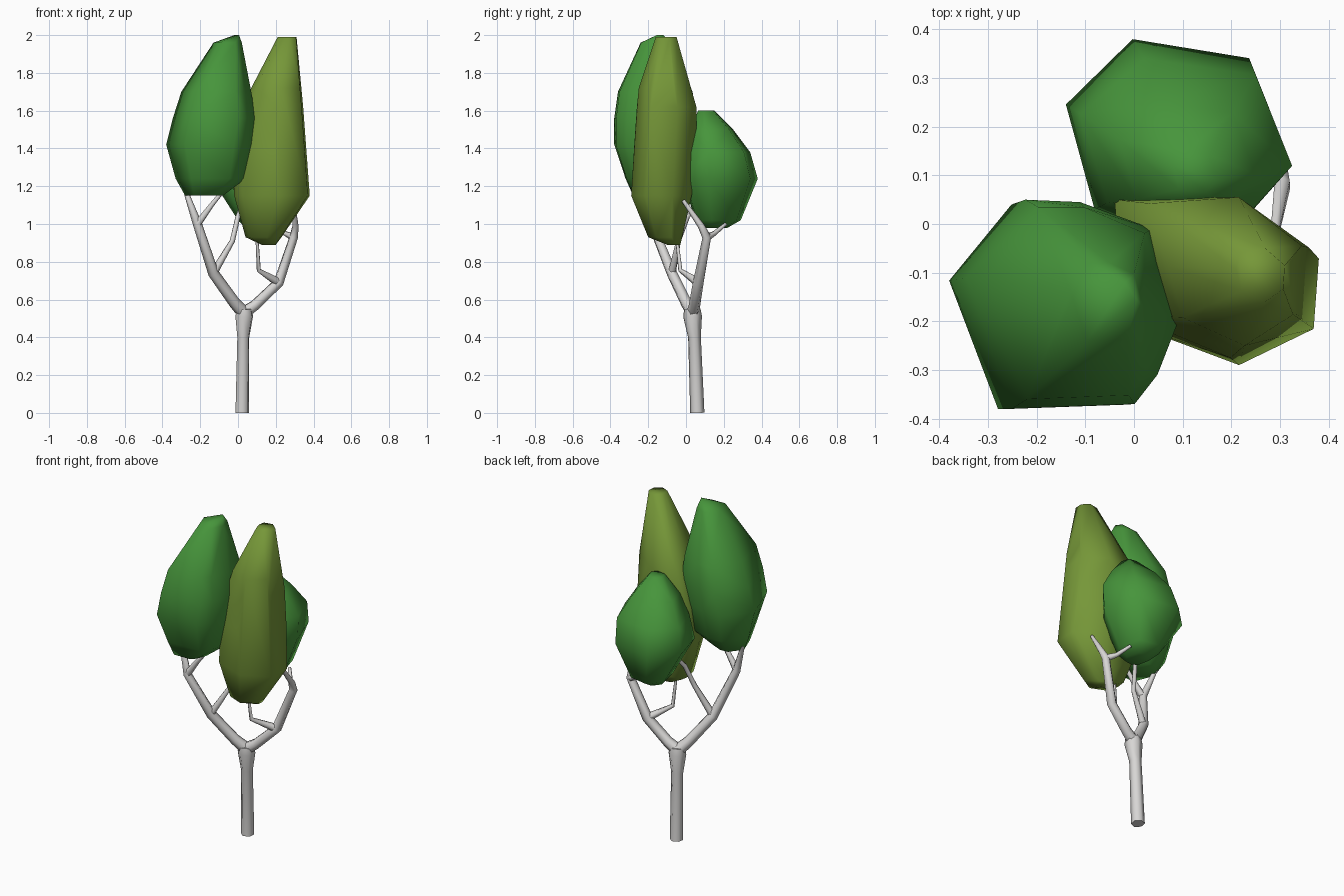
import bpy, bmesh, math


def material(name, rgb):
    m = bpy.data.materials.new(name)
    m.diffuse_color = (*rgb, 1)
    return m


GREEN = material("leaf green", (0.062, 0.30, 0.044))
OLIVE = material("olive green", (0.18, 0.31, 0.04))
BARK = material("pale bark", (0.68, 0.67, 0.66))


def unit_box(pts):
    """Fit a 2D outline to the 0..1 square."""
    xs, ys = [p[0] for p in pts], [p[1] for p in pts]
    return [((x - min(xs)) / (max(xs) - min(xs)), (y - min(ys)) / (max(ys) - min(ys))) for x, y in pts]


def crown(name, mat, plan, levels):
    """Faceted crown: the plan outline fitted to (z, x0, x1, y0, y1) at each level, then hulled.
    The outline gets rounder towards the top and bottom."""
    mid = (len(levels) - 1) / 2
    bm = bmesh.new()
    for i, (z, x0, x1, y0, y1) in enumerate(levels):
        k = 0.6 * abs(i - mid) / mid
        ring = []
        for u, v in unit_box(plan):
            a, b = u - 0.5, v - 0.5
            s = 1 - k + k * 0.5 / math.hypot(a, b)
            ring.append((a * s, b * s))
        for u, v in unit_box(ring):
            bm.verts.new((x0 + u * (x1 - x0), y0 + v * (y1 - y0), z))
    bmesh.ops.remove_doubles(bm, verts=bm.verts[:], dist=0.03)
    bmesh.ops.convex_hull(bm, input=bm.verts[:])
    loose = [v for v in bm.verts if not v.link_faces]
    bmesh.ops.delete(bm, geom=loose, context='VERTS')
    bmesh.ops.recalc_face_normals(bm, faces=bm.faces[:])
    me = bpy.data.meshes.new(name)
    bm.to_mesh(me)
    bm.free()
    me.materials.append(mat)
    me.shade_smooth()
    bpy.context.collection.objects.link(bpy.data.objects.new(name, me))


def limb(name, points):
    """Tapered tube through (x, y, z, radius) points."""
    cu = bpy.data.curves.new(name, 'CURVE')
    cu.dimensions = '3D'
    cu.bevel_depth = 1.0
    cu.bevel_resolution = 1
    cu.use_fill_caps = True
    sp = cu.splines.new('POLY')
    sp.points.add(len(points) - 1)
    for p, (x, y, z, r) in zip(sp.points, points):
        p.co = (x, y, z, 1)
        p.radius = r
    sp.use_smooth = True
    cu.materials.append(BARK)
    bpy.context.collection.objects.link(bpy.data.objects.new(name, cu))


# Trunk and the two main boughs
limb("trunk", [(0.022, 0.06, 0.0, 0.038), (0.028, 0.045, 0.40, 0.034),
               (0.033, 0.035, 0.51, 0.050), (0.033, 0.033, 0.55, 0.044)])
limb("left_bough", [(0.03, 0.035, 0.53, 0.036), (-0.02, 0.0, 0.585, 0.031),
                    (-0.13, -0.075, 0.74, 0.029), (-0.215, -0.18, 1.0, 0.024),
                    (-0.265, -0.155, 1.14, 0.015), (-0.29, -0.13, 1.22, 0.011)])
limb("right_bough", [(0.03, 0.035, 0.53, 0.036), (0.09, 0.045, 0.57, 0.031),
                     (0.215, 0.065, 0.69, 0.029), (0.295, 0.11, 0.93, 0.024),
                     (0.305, 0.08, 0.99, 0.018), (0.29, -0.015, 1.125, 0.010)])

# Smaller forks
limb("left_inner_twig", [(-0.13, -0.075, 0.74, 0.022), (-0.03, -0.04, 0.91, 0.014),
                         (0.0, 0.01, 1.04, 0.013), (0.02, 0.06, 1.1, 0.010)])
limb("left_top_twig", [(-0.215, -0.18, 1.0, 0.021), (-0.14, -0.19, 1.10, 0.014),
                       (-0.06, -0.19, 1.2, 0.010)])
limb("right_inner_twig", [(0.215, 0.065, 0.69, 0.024), (0.11, -0.03, 0.755, 0.012),
                          (0.10, -0.05, 0.93, 0.008)])
limb("right_back_twig", [(0.295, 0.11, 0.93, 0.021), (0.25, 0.15, 0.95, 0.013),
                         (0.20, 0.21, 1.0, 0.009)])

# Three leaf crowns
crown("left_crown", GREEN,
      [(-0.38, -0.11), (-0.25, 0.05), (-0.13, 0.045), (0.03, -0.01),
       (0.09, -0.19), (0.04, -0.31), (-0.01, -0.37), (-0.28, -0.38)],
      [(1.15, -0.28, -0.08, -0.28, -0.08), (1.24, -0.33, 0.04, -0.32, -0.01),
       (1.42, -0.38, 0.08, -0.38, 0.04), (1.56, -0.345, 0.095, -0.38, 0.05),
       (1.70, -0.30, 0.07, -0.36, 0.035), (1.96, -0.13, 0.02, -0.24, -0.08),
       (2.0, -0.03, 0.01, -0.16, -0.12)])
crown("tall_front_crown", OLIVE,
      [(-0.04, 0.055), (0.21, 0.06), (0.38, -0.05), (0.37, -0.21),
       (0.21, -0.29), (0.02, -0.21), (-0.03, -0.08)],
      [(0.89, 0.12, 0.20, -0.10, -0.03), (0.93, 0.04, 0.23, -0.20, -0.02),
       (1.15, -0.02, 0.38, -0.29, 0.03), (1.40, -0.04, 0.36, -0.275, 0.055),
       (1.62, 0.03, 0.345, -0.26, 0.055), (1.72, 0.07, 0.335, -0.25, 0.02),
       (1.99, 0.21, 0.31, -0.16, -0.05)])
crown("back_crown", GREEN,
      [(-0.14, 0.245), (0.0, 0.38), (0.245, 0.34), (0.325, 0.12),
       (0.22, -0.01), (0.05, -0.02), (-0.08, 0.03)],
      [(0.98, 0.04, 0.16, 0.08, 0.22), (1.02, 0.0, 0.22, 0.05, 0.29),
       (1.24, -0.14, 0.315, -0.02, 0.38), (1.38, -0.11, 0.325, 0.0, 0.34),
       (1.50, -0.03, 0.25, 0.02, 0.25), (1.60, 0.08, 0.17, 0.06, 0.15)])
